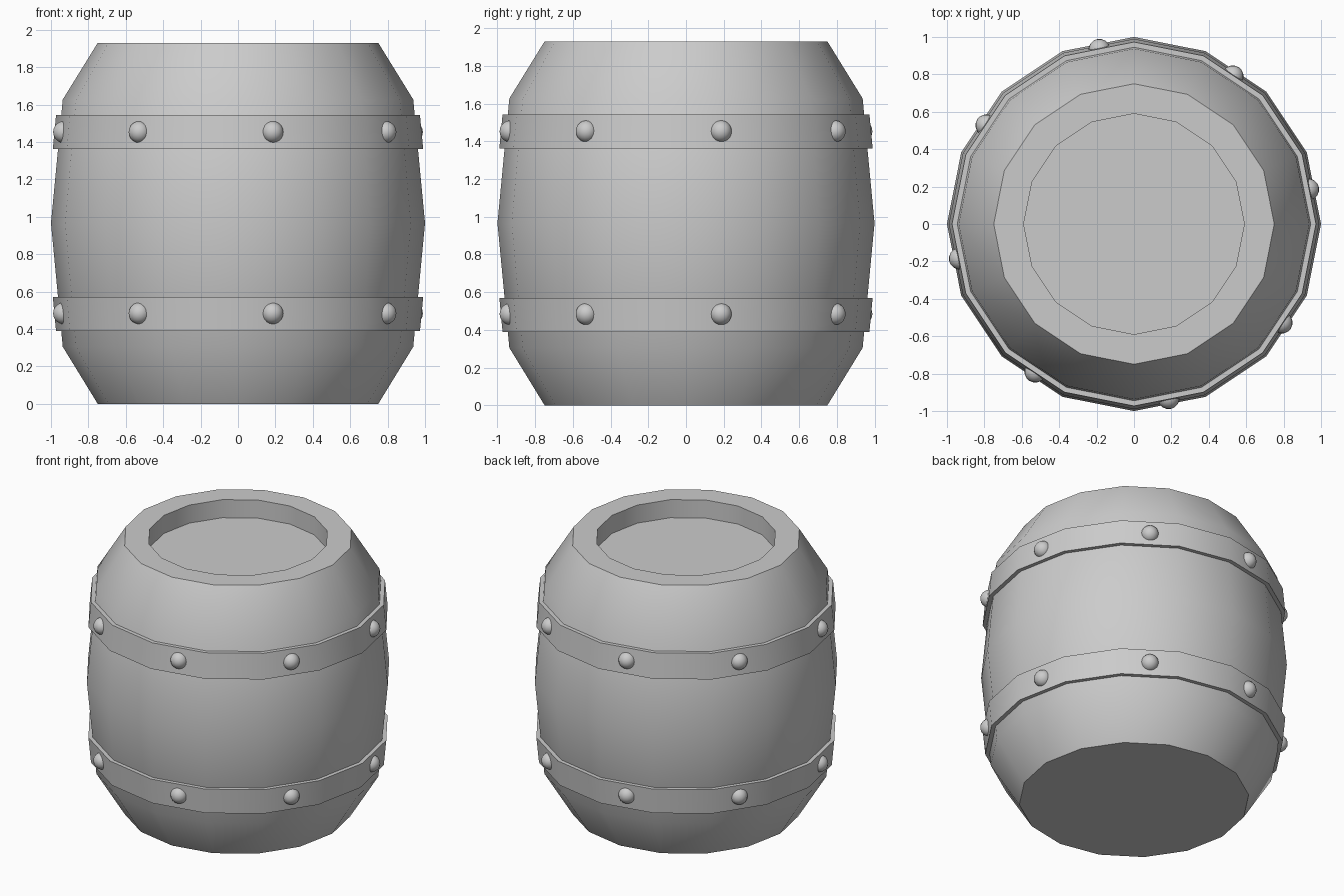
import bpy, bmesh
from math import pi, sin, cos, radians

if "Cube" in bpy.data.objects:
    bpy.data.objects.remove(bpy.data.objects["Cube"])

SIDES = 16


def lathe(name, profile, closed=False):
    """Spin an (r, z) profile round z; open profiles get flat end caps."""
    bm = bmesh.new()
    rings = [[bm.verts.new((r * cos(2 * pi * i / SIDES), r * sin(2 * pi * i / SIDES), z))
              for i in range(SIDES)] for r, z in profile]
    pairs = list(zip(rings, rings[1:]))
    if closed:
        pairs.append((rings[-1], rings[0]))
    else:
        bm.faces.new(rings[0][::-1])
        bm.faces.new(rings[-1])
    for a, b in pairs:
        for i in range(SIDES):
            j = (i + 1) % SIDES
            bm.faces.new((a[i], a[j], b[j], b[i]))
    bmesh.ops.recalc_face_normals(bm, faces=bm.faces)
    return finish(name, bm)


def finish(name, bm):
    mesh = bpy.data.meshes.new(name)
    bm.to_mesh(mesh)
    bm.free()
    ob = bpy.data.objects.new(name, mesh)
    bpy.context.collection.objects.link(ob)
    bpy.ops.object.select_all(action='DESELECT')
    ob.select_set(True)
    bpy.context.view_layer.objects.active = ob
    bpy.ops.object.shade_smooth_by_angle(angle=radians(30))
    return ob


# Barrel body with recessed lid
lathe("barrel_body", [(0.75, 0), (0.937, 0.305), (1.0, 0.966), (0.937, 1.627),
                      (0.75, 1.93), (0.59, 1.93), (0.59, 1.80)])

# Hoops, tapering away from the middle
lathe("upper_hoop", [(0.95, 1.363), (0.99, 1.363), (0.973, 1.543), (0.935, 1.543)], True)
lathe("lower_hoop", [(0.935, 0.39), (0.973, 0.39), (0.99, 0.57), (0.95, 0.57)], True)

# Rivets at every second flat of each hoop
for row, z in (("upper", 1.453), ("lower", 0.484)):
    for k in range(8):
        a = radians(11.25 + 45 * k)
        bm = bmesh.new()
        bmesh.ops.create_uvsphere(bm, u_segments=16, v_segments=10, radius=0.058)
        rivet = finish(f"{row}_rivet_{k + 1}", bm)
        rivet.location = (0.95 * cos(a), 0.95 * sin(a), z)
        rivet.rotation_euler.z = a
